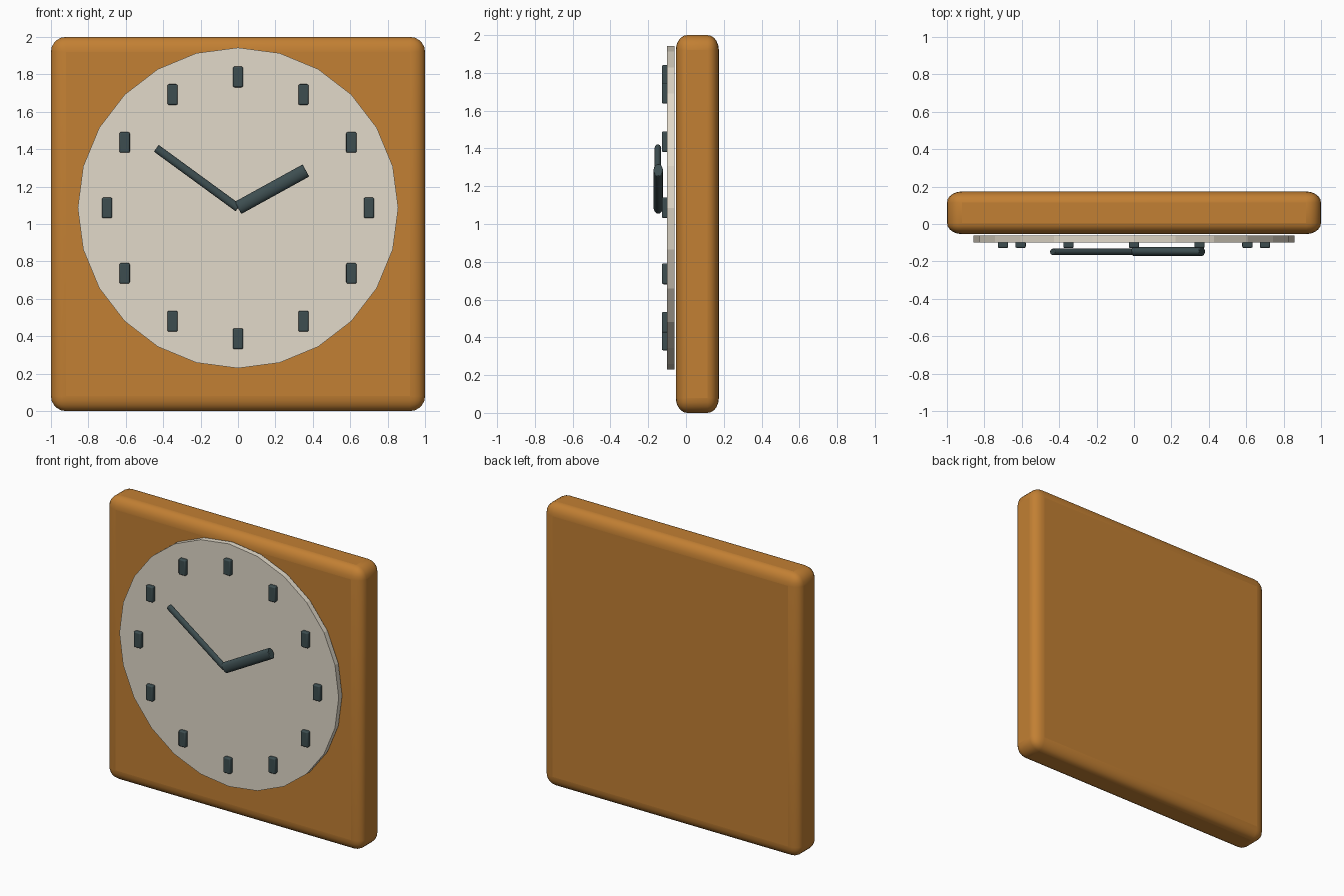
import bpy, bmesh, math
from mathutils import Matrix, Vector

if "Cube" in bpy.data.objects:
    bpy.data.objects.remove(bpy.data.objects["Cube"])

CENTRE_Z = 1.086


def material(name, rgb):
    m = bpy.data.materials.new(name)
    m.diffuse_color = (*rgb, 1)
    m.use_nodes = True
    m.node_tree.nodes["Principled BSDF"].inputs["Base Color"].default_value = m.diffuse_color
    return m


WOOD = material("orange_wood", (0.54, 0.214, 0.033))
CREAM = material("cream", (0.76, 0.70, 0.59))
DARK = material("dark_slate", (0.047, 0.076, 0.081))


def finish(name, bm, mat, loc=(0, 0, 0), scale=(1, 1, 1), bevel=0, segments=3, angle=30):
    """Turn a bmesh into a named, coloured object, optionally with rounded edges."""
    mesh = bpy.data.meshes.new(name)
    bm.to_mesh(mesh)
    bm.free()
    mesh.materials.append(mat)
    ob = bpy.data.objects.new(name, mesh)
    bpy.context.collection.objects.link(ob)
    ob.location, ob.scale = loc, scale
    if bevel:
        mod = ob.modifiers.new("rounded_edges", 'BEVEL')
        mod.width, mod.segments = bevel, segments
        mod.limit_method = 'ANGLE'
    bpy.ops.object.select_all(action='DESELECT')
    bpy.context.view_layer.objects.active = ob
    ob.select_set(True)
    bpy.ops.object.shade_smooth_by_angle(angle=math.radians(angle))
    return ob


def box(name, size, loc, mat, **kw):
    bm = bmesh.new()
    bmesh.ops.create_cube(bm, size=1)
    bmesh.ops.scale(bm, vec=size, verts=bm.verts)
    return finish(name, bm, mat, loc, **kw)


def hand(name, tip, width, depth, y):
    """Flattened rod from the dial centre to the tip (x, z offset)."""
    length = math.hypot(*tip)
    bm = bmesh.new()
    bmesh.ops.create_cone(bm, cap_ends=True, segments=16, radius1=0.5, radius2=0.5, depth=1)
    bmesh.ops.scale(bm, vec=(width, depth, length), verts=bm.verts)
    bmesh.ops.translate(bm, vec=(0, 0, length / 2), verts=bm.verts)
    ob = finish(name, bm, DARK, (0, y, CENTRE_Z), bevel=0.004, segments=2, angle=40)
    ob.rotation_euler = (0, math.atan2(tip[0], tip[1]), 0)


# square wooden case, rounding slightly flattened in depth
box("case", (2, 0.304, 2), (0, 0.06, 1), WOOD, scale=(1, 0.75, 1), bevel=0.08, segments=5)

# 24-sided dial plate, corner at the top
bm = bmesh.new()
bmesh.ops.create_cone(bm, cap_ends=True, segments=24, radius1=0.857, radius2=0.857, depth=0.038,
                      matrix=Matrix.Rotation(math.pi / 2, 4, 'X'))
finish("dial", bm, CREAM, (0, -0.081, CENTRE_Z), angle=10)

# twelve upright hour markers
for i in range(12):
    a = math.radians(30 * i)
    box(f"hour_marker_{i + 1}", (0.055, 0.034, 0.11),
        (0.7 * math.sin(a), -0.111, CENTRE_Z + 0.7 * math.cos(a)), DARK, bevel=0.008)

# hands
hand("hour_hand", (0.363, 0.2), 0.075, 0.05, -0.147)
hand("minute_hand", (-0.437, 0.319), 0.044, 0.034, -0.149)
